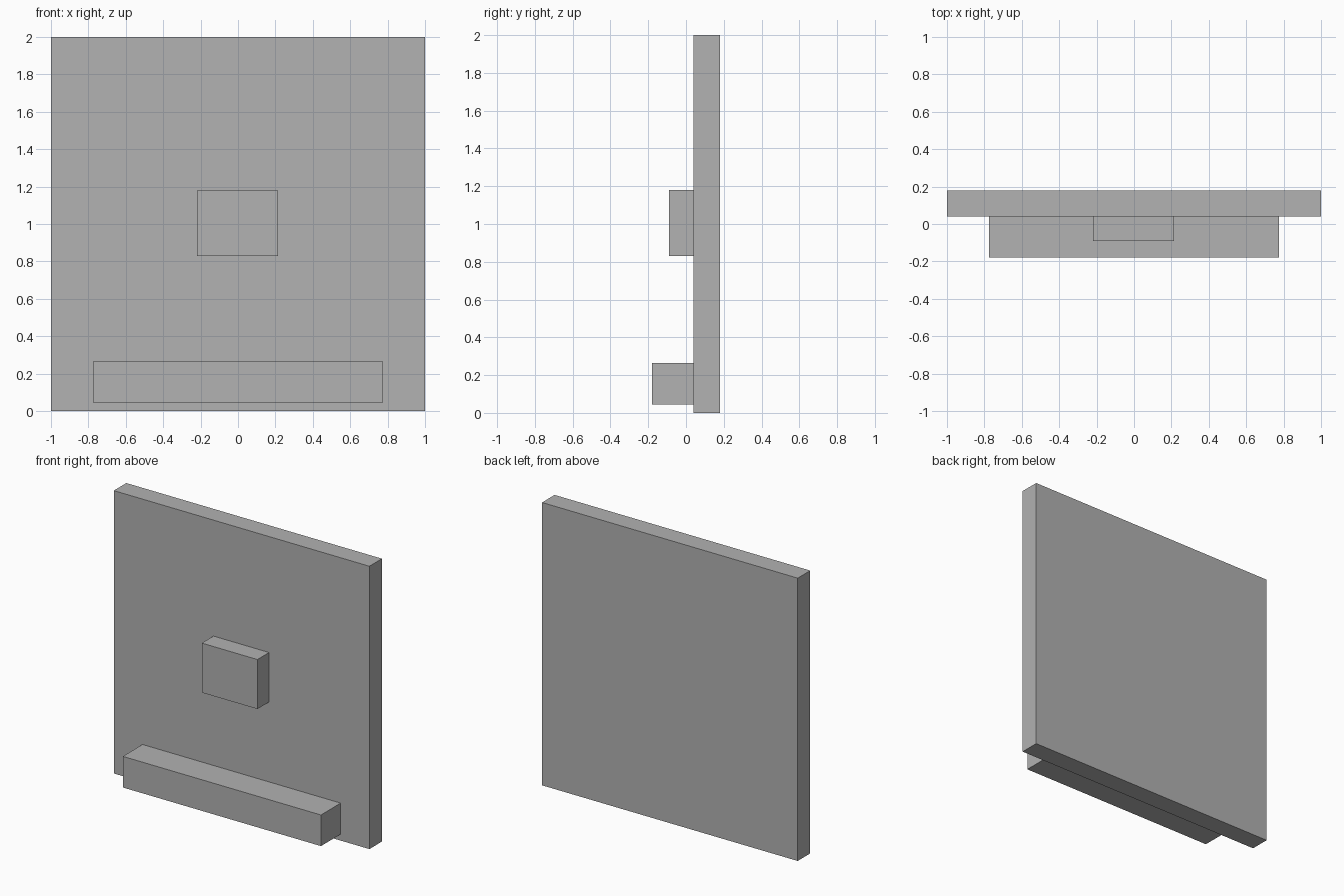
import bpy

# Remove the default cube
cube = bpy.data.objects.get("Cube")
if cube:
    bpy.data.objects.remove(cube, do_unlink=True)

# Single flat grey
GREY = (0.445, 0.445, 0.445, 1.0)
grey = bpy.data.materials.new("plain_grey")
grey.use_nodes = True
grey.diffuse_color = GREY
grey.node_tree.nodes["Principled BSDF"].inputs["Base Color"].default_value = GREY


def box(name, x, y, z):
    """Add a box spanning the given (low, high) range on each axis."""
    spans = (x, y, z)
    bpy.ops.mesh.primitive_cube_add(size=1, location=[(a + b) / 2 for a, b in spans])
    obj = bpy.context.object
    obj.name = name
    obj.scale = [b - a for a, b in spans]
    bpy.ops.object.transform_apply(location=False, rotation=False, scale=True)
    obj.data.materials.append(grey)
    return obj


PANEL_FRONT = 0.04

# Upright square panel
box("back_panel", (-1, 1), (PANEL_FRONT, 0.18), (0, 2))

# Small block in the middle of the front
box("centre_block", (-0.22, 0.215), (-0.09, PANEL_FRONT), (0.83, 1.18))

# Long ledge near the foot of the panel
box("lower_ledge", (-0.775, 0.775), (-0.18, PANEL_FRONT), (0.045, 0.265))
